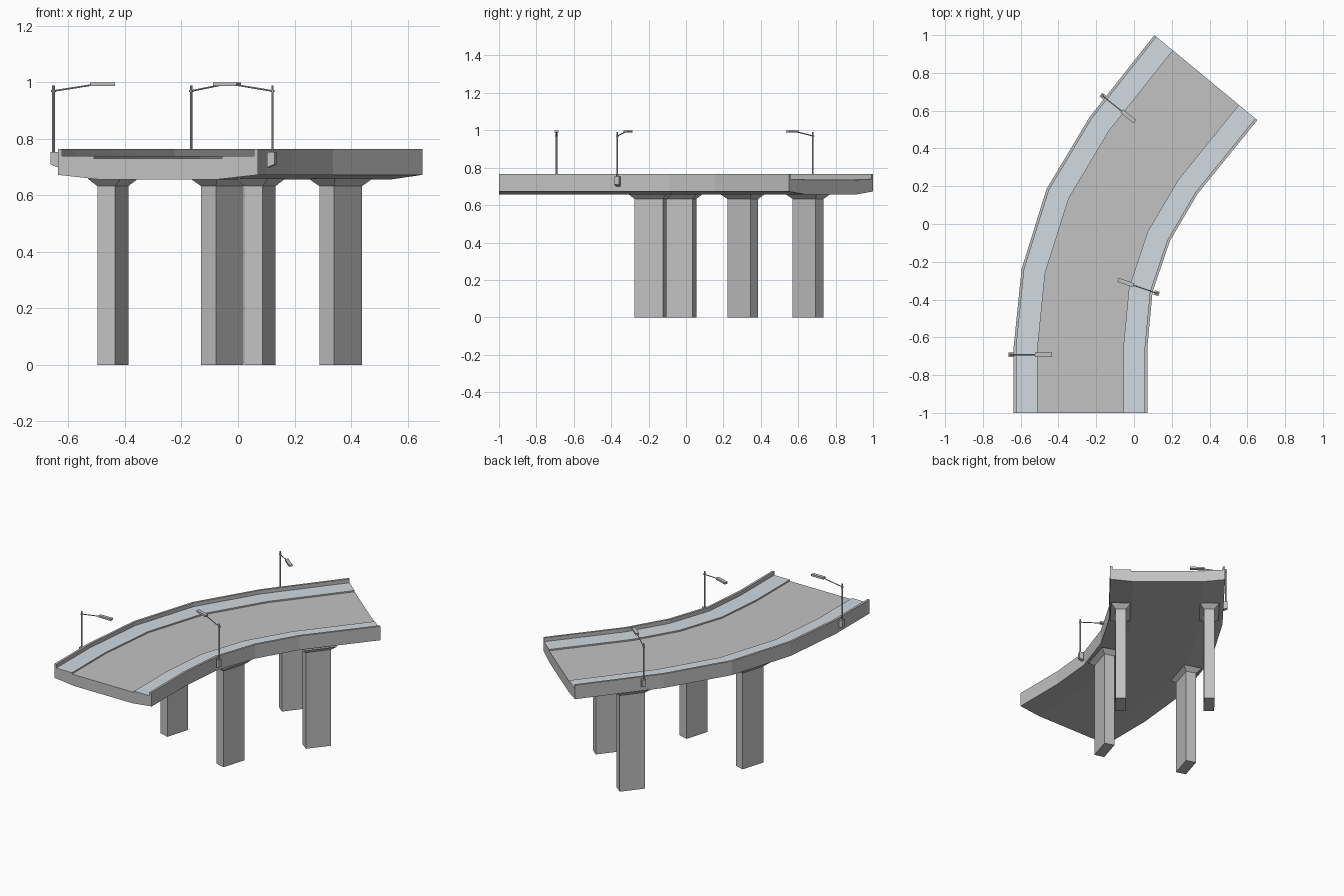
import bpy, bmesh, math
from mathutils import Vector, Matrix

cube = bpy.data.objects.get("Cube")
if cube:
    bpy.data.objects.remove(cube, do_unlink=True)


def material(name, rgb):
    m = bpy.data.materials.new(name)
    m.use_nodes = True
    m.diffuse_color = (*rgb, 1)
    bsdf = next(n for n in m.node_tree.nodes if n.type == 'BSDF_PRINCIPLED')
    bsdf.inputs["Base Color"].default_value = (*rgb, 1)
    return m


concrete = material("concrete grey", (0.54, 0.54, 0.54))
paving = material("pale blue paving", (0.64, 0.70, 0.75))


def finish(name, bm, mats):
    bmesh.ops.recalc_face_normals(bm, faces=bm.faces)
    me = bpy.data.meshes.new(name)
    bm.to_mesh(me)
    bm.free()
    for m in mats:
        me.materials.append(m)
    ob = bpy.data.objects.new(name, me)
    bpy.context.collection.objects.link(ob)
    return ob


def loft(bm, rings):
    """Join equal-sized rings of points and cap both ends."""
    rows = [[bm.verts.new(p) for p in ring] for ring in rings]
    n = len(rows[0])
    for a, b in zip(rows, rows[1:]):
        for i in range(n):
            j = (i + 1) % n
            bm.faces.new((a[i], a[j], b[j], b[i]))
    bm.faces.new(rows[0])
    bm.faces.new(rows[-1])


# Deck: one cross-section swept along the left and right edges of the bend
WALK, ROAD = 0.74, 0.731
edges = [((-0.637, -1), (0.071, -1)), ((-0.637, -0.65), (0.071, -0.65)),
         ((-0.595, -0.238), (0.098, -0.36)), ((-0.463, 0.185), (0.19, -0.09)),
         ((-0.235, 0.566), (0.336, 0.159)), ((0.108, 1), (0.653, 0.55))]
half = [(0.2, 0.657), (0, 0.673), (0, 0.765), (0.02, 0.765),
        (0.02, WALK), (0.18, WALK), (0.18, ROAD)]
section = half + [(1 - t, z) for t, z in reversed(half)]

bm = bmesh.new()
rings = []
for left, right in edges:
    l, r = Vector(left), Vector(right)
    rings.append([(*l.lerp(r, t), z) for t, z in section])
loft(bm, rings)
for f in bm.faces:
    if all(abs(v.co.z - WALK) < 1e-4 for v in f.verts):
        f.material_index = 1
finish("bridge_deck", bm, [concrete, paving])


# Piers: slim rectangular shafts flaring out under the deck
def pier(name, x, y, angle):
    bm = bmesh.new()
    rings = []
    for z, grow in ((0, 0), (0.633, 0), (0.66, 0.028)):
        a, b = 0.033 + grow, 0.079 + grow
        rings.append([(-a, -b, z), (a, -b, z), (a, b, z), (-a, b, z)])
    loft(bm, rings)
    ob = finish(name, bm, [concrete])
    ob.location = (x, y, 0)
    ob.rotation_euler.z = -math.radians(angle)


pier("front_left_pier", 0.078, -0.19, 17)
pier("front_right_pier", -0.443, -0.03, 17)
pier("back_left_pier", 0.363, 0.303, 38.6)
pier("back_right_pier", -0.055, 0.652, 38.6)


# Street lamps: built with the arm pointing along local +x
def box(bm, x, y, z):
    size = Vector((x[1] - x[0], y[1] - y[0], z[1] - z[0]))
    mid = Vector((sum(x), sum(y), sum(z))) / 2
    bmesh.ops.create_cube(bm, size=1, matrix=Matrix.Translation(mid) @ Matrix.Diagonal((*size, 1)))


def rod(bm, a, b, radius):
    a, b = Vector(a), Vector(b)
    turn = (b - a).to_track_quat('Z', 'Y').to_matrix().to_4x4()
    bmesh.ops.create_cone(bm, cap_ends=True, segments=8, radius1=radius, radius2=radius,
                          depth=(b - a).length, matrix=Matrix.Translation((a + b) / 2) @ turn)


def lamp(name, x, y, angle):
    bm = bmesh.new()
    rod(bm, (0, 0, 0.72), (0, 0, 0.99), 0.0045)            # pole
    rod(bm, (0, 0, 0.967), (0, 0, 0.973), 0.008)           # clamp
    rod(bm, (-0.006, 0, 0.969), (0.135, 0, 0.991), 0.003)  # arm
    box(bm, (0.13, 0.218), (-0.011, 0.011), (0.987, 0.999))  # lamp head
    # wall bracket with a sloping underside
    side = [(-0.011, 0.71), (-0.011, 0.753), (0.016, 0.753), (0.016, 0.699)]
    loft(bm, [[(px, py, pz) for px, pz in side] for py in (-0.012, 0.012)])
    ob = finish(name, bm, [concrete])
    ob.location = (x, y, 0)
    ob.rotation_euler.z = math.radians(angle)


lamp("front_right_lamp", -0.653, -0.692, 0)
lamp("front_left_lamp", 0.122, -0.367, 161)
lamp("back_right_lamp", -0.166, 0.678, -38.6)
